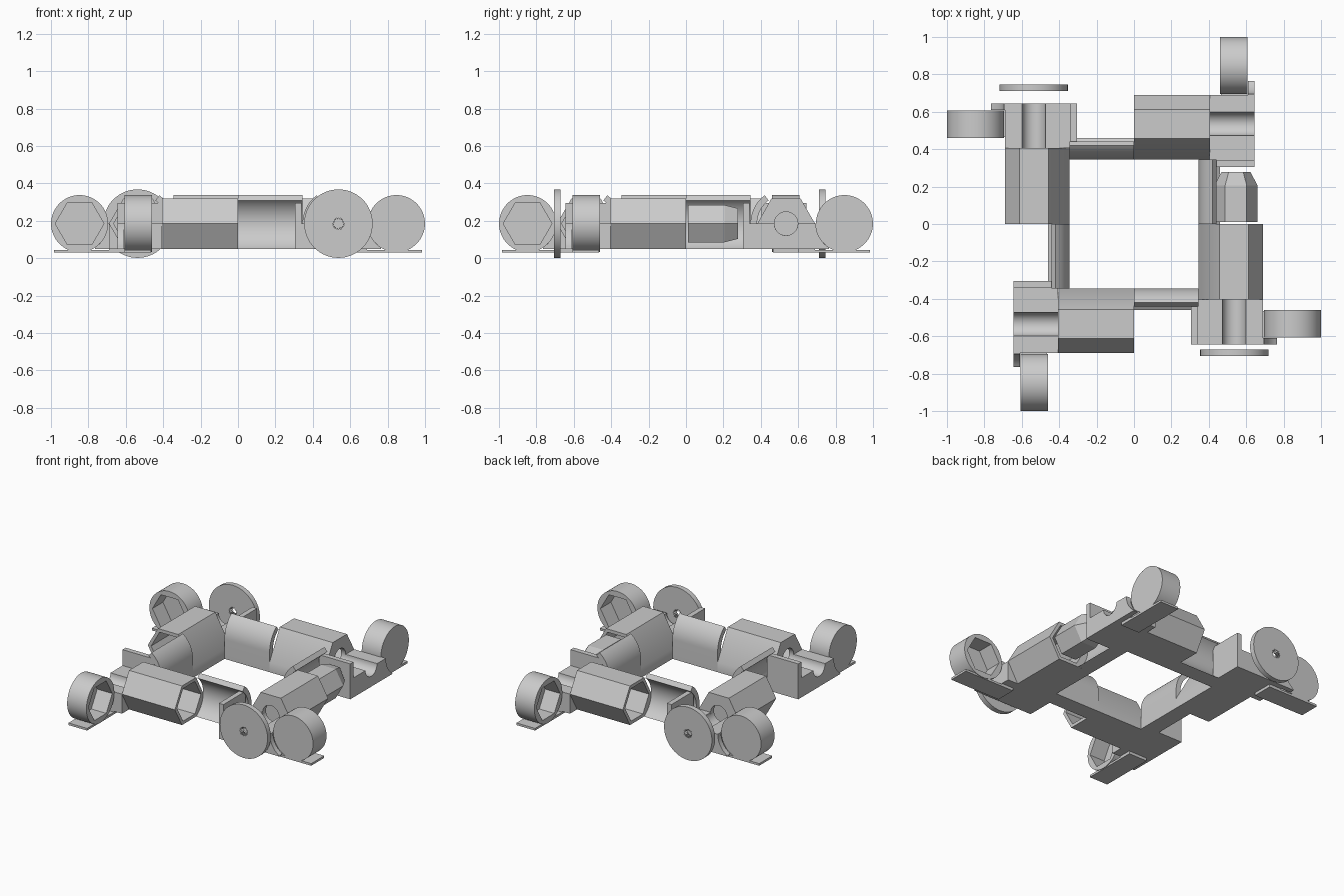
import bpy
import bmesh
from math import cos, sin, pi, radians
from mathutils import Matrix

if "Cube" in bpy.data.objects:
    bpy.data.objects.remove(bpy.data.objects["Cube"])

grey = bpy.data.materials.new("plain grey")
grey.use_nodes = True
colour = (0.6, 0.6, 0.6, 1)
grey.diffuse_color = colour
grey.node_tree.nodes["Principled BSDF"].inputs["Base Color"].default_value = colour

AXIS = 0.535   # distance of each barrel axis from the middle
MID = 0.185    # height of the barrel axis
WHEEL = 0.847  # distance of each wheel centre from the middle


def arc(cy, r, start, end, n):
    """Points on a circle at axis height, angles in degrees."""
    return [(cy + r * cos(radians(start + (end - start) * i / n)),
             MID + r * sin(radians(start + (end - start) * i / n)))
            for i in range(n + 1)]


def ring(cy, r, n):
    return arc(cy, r, 0, 360, n)[:-1]


def prism(name, profile, x0, x1):
    """Extrude a (y, z) profile along x."""
    bm = bmesh.new()
    face = bm.faces.new([bm.verts.new((x0, y, z)) for y, z in profile])
    out = bmesh.ops.extrude_face_region(bm, geom=[face])
    verts = [g for g in out["geom"] if isinstance(g, bmesh.types.BMVert)]
    bmesh.ops.translate(bm, verts=verts, vec=(x1 - x0, 0, 0))
    bmesh.ops.recalc_face_normals(bm, faces=bm.faces)
    mesh = bpy.data.meshes.new(name)
    bm.to_mesh(mesh)
    bm.free()
    mesh.materials.append(grey)
    ob = bpy.data.objects.new(name, mesh)
    bpy.context.collection.objects.link(ob)
    return ob


def cut(ob, cutter):
    """Subtract the cutter for good and discard it."""
    mod = ob.modifiers.new("cut", "BOOLEAN")
    mod.operation = "DIFFERENCE"
    mod.solver = "EXACT"
    mod.object = cutter
    bpy.context.view_layer.update()
    graph = bpy.context.evaluated_depsgraph_get()
    mesh = bpy.data.meshes.new_from_object(ob.evaluated_get(graph))
    ob.modifiers.clear()
    ob.data = mesh
    bpy.data.objects.remove(cutter)


def smooth(ob):
    bpy.ops.object.select_all(action="DESELECT")
    ob.select_set(True)
    bpy.context.view_layer.objects.active = ob
    bpy.ops.object.shade_smooth_by_angle(angle=radians(30))


# Hexagonal barrel, open at one end, with a round bore at the other
barrel = prism("barrel", [(0.69, MID), (0.612, 0.32), (0.457, 0.32),
                          (0.345, 0.12), (0.345, 0.05), (0.612, 0.05)], 0, 0.405)
cut(barrel, prism("hex_cutter", ring(AXIS, 0.13, 6), -0.05, 0.37))
cut(barrel, prism("bore_cutter", ring(AXIS, 0.063, 32), 0.3, 0.5))

# Curved half shell beside the open end
shell = prism("curved_shell",
              [(0.345, 0.05)] + arc(AXIS, 0.19, 180, 127, 12)
              + arc(AXIS, 0.155, 127, 240.5, 24), -0.345, 0)

# Corner block with a groove and a raised side wall
block = prism("corner_block",
              [(0.69, 0.05), (0.305, 0.05), (0.305, 0.295), (0.34, 0.295), (0.34, MID)]
              + arc(AXIS, 0.063, 180, 360, 20) + [(0.69, MID)], 0.405, 0.645)

# Concave bracket that hugs the wheel, and the foot plate under it
bracket = prism("wheel_bracket",
                [(0.69, 0.05), (0.69, MID)] + arc(WHEEL, 0.1525, 180, 236, 12)
                + [(0.765, 0.05)], 0.61, 0.645)
plate = prism("foot_plate", [(0.6, 0.03), (0.985, 0.03), (0.985, 0.045),
                             (0.69, 0.045), (0.69, 0.052), (0.6, 0.052)], 0.465, 0.607)

# Wheel with a blind hexagonal socket
wheel = prism("wheel", ring(WHEEL, 0.1525, 64), 0.46, 0.607)
cut(wheel, prism("socket_cutter", ring(WHEEL, 0.13, 6), 0.4, 0.575))

for part in (barrel, shell, block, bracket, wheel):
    smooth(part)

# Repeat the corner assembly around the frame
for part in (barrel, shell, block, bracket, plate, wheel):
    for k in range(1, 4):
        copy = part.copy()
        copy.name = f"{part.name}_{k + 1}"
        copy.matrix_world = Matrix.Rotation(k * pi / 2, 4, "Z")
        bpy.context.collection.objects.link(copy)

# Two thin discs with a serrated centre hole, facing front and back
for name, x, y in (("front_disc", 0.537, -0.705), ("back_disc", -0.537, 0.71)):
    disc = prism(name, ring(0, 0.183, 64), 0, 0.035)
    teeth = [(r * cos(i * pi / 16), MID + r * sin(i * pi / 16))
             for i, r in enumerate([0.033, 0.022] * 16)]
    cut(disc, prism("teeth_cutter", teeth, -0.1, 0.1))
    smooth(disc)
    disc.matrix_world = Matrix.Translation((x, y, 0)) @ Matrix.Rotation(pi / 2, 4, "Z")

# Hexagonal plug with a tapered tip, in front of the left barrel
plug = prism("plug", ring(0, 0.115, 6), 0.0, 0.195)
bm = bmesh.new()
bm.from_mesh(plug.data)
bm.faces.ensure_lookup_table()
end = max(bm.faces, key=lambda f: f.calc_center_median().x)
tip = bmesh.ops.extrude_face_region(bm, geom=[end])
bmesh.ops.delete(bm, geom=[end], context="FACES_ONLY")
for v in tip["geom"]:
    if isinstance(v, bmesh.types.BMVert):
        v.co = (0.265, v.co.y * 0.68, MID + (v.co.z - MID) * 0.82)
bmesh.ops.recalc_face_normals(bm, faces=bm.faces)
bm.to_mesh(plug.data)
bm.free()
plug.matrix_world = Matrix.Translation((0.545, 0.012, 0)) @ Matrix.Rotation(pi / 2, 4, "Z")
